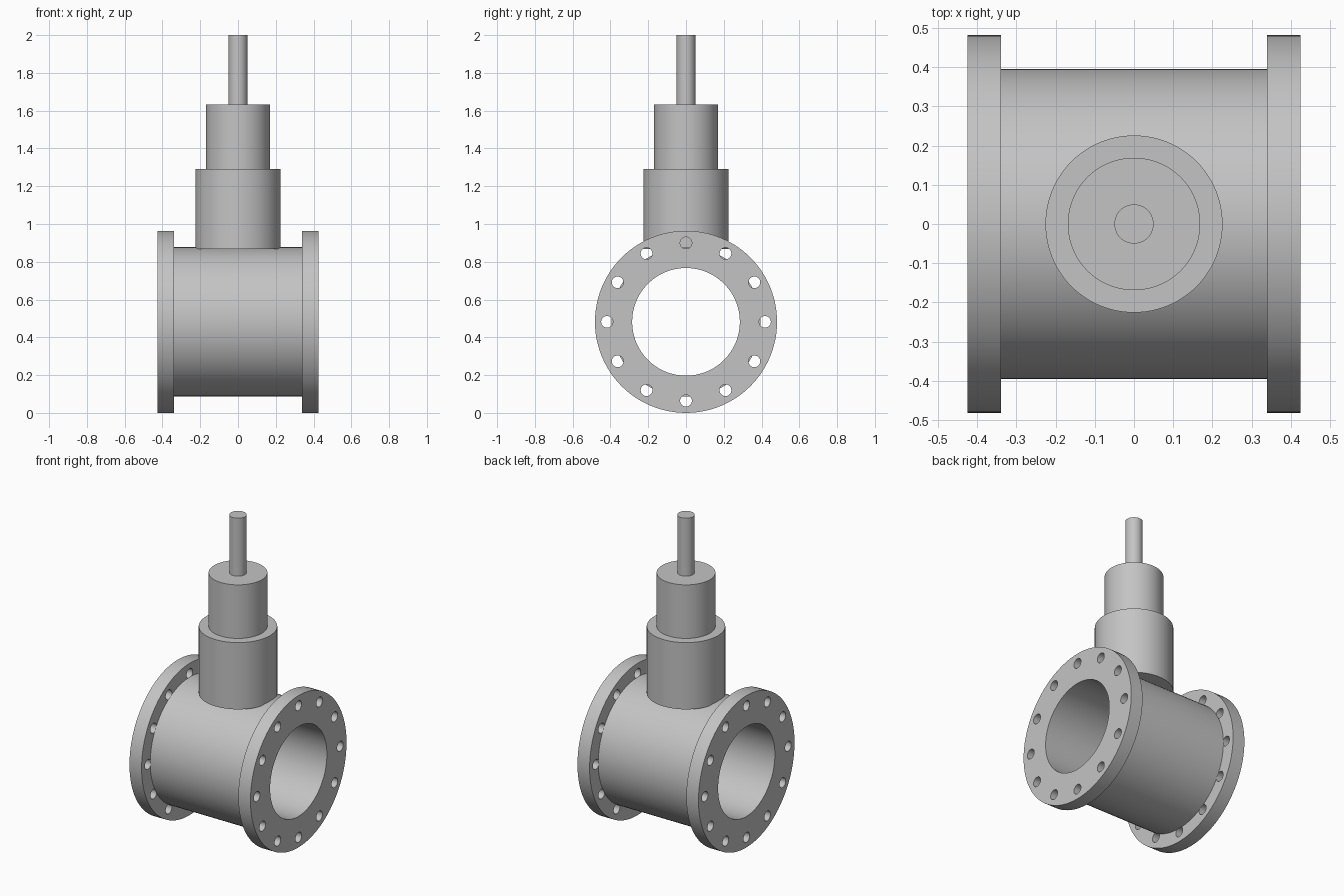
import bpy, bmesh, math
from mathutils import Matrix

if "Cube" in bpy.data.objects:
    bpy.data.objects.remove(bpy.data.objects["Cube"], do_unlink=True)

AXIS_Z = 0.482      # height of the pipe axis
SEGMENTS = 96
ALONG_X = Matrix.Translation((0, 0, AXIS_Z)) @ Matrix.Rotation(math.pi / 2, 4, 'Y')

steel = bpy.data.materials.new("grey steel")
steel.use_nodes = True
steel.diffuse_color = (0.55, 0.55, 0.55, 1)
steel.node_tree.nodes["Principled BSDF"].inputs["Base Color"].default_value = (0.55, 0.55, 0.55, 1)


def add_object(name, bm, matrix):
    bmesh.ops.transform(bm, matrix=matrix, verts=bm.verts)
    bmesh.ops.recalc_face_normals(bm, faces=bm.faces)
    mesh = bpy.data.meshes.new(name)
    bm.to_mesh(mesh)
    bm.free()
    mesh.materials.append(steel)
    obj = bpy.data.objects.new(name, mesh)
    bpy.context.collection.objects.link(obj)
    return obj


def select_only(obj):
    bpy.ops.object.select_all(action='DESELECT')
    obj.select_set(True)
    bpy.context.view_layer.objects.active = obj


def smooth(obj):
    select_only(obj)
    bpy.ops.object.shade_smooth_by_angle(angle=math.radians(30))


def tube(name, inner, outer, low, high):
    """Hollow ring turned around the pipe axis."""
    bm = bmesh.new()
    corners = [(inner, low), (outer, low), (outer, high), (inner, high)]
    verts = [bm.verts.new((r, 0, h)) for r, h in corners]
    edges = [bm.edges.new((verts[i], verts[i - 1])) for i in range(4)]
    bmesh.ops.spin(bm, geom=verts + edges, cent=(0, 0, 0), axis=(0, 0, 1),
                   angle=math.tau, steps=SEGMENTS, use_merge=True)
    bmesh.ops.remove_doubles(bm, verts=bm.verts, dist=1e-5)
    return add_object(name, bm, ALONG_X)


def cylinder(name, radius, low, high):
    """Solid upright cylinder on the centre line."""
    bm = bmesh.new()
    bmesh.ops.create_cone(bm, cap_ends=True, segments=SEGMENTS,
                          radius1=radius, radius2=radius, depth=high - low)
    return add_object(name, bm, Matrix.Translation((0, 0, (low + high) / 2)))


# Pipe body
smooth(tube("pipe_body", 0.285, 0.395, -0.34, 0.34))

# Bolt hole cutter, twelve pins parallel to the pipe axis
bm = bmesh.new()
for i in range(12):
    place = Matrix.Rotation(i * math.tau / 12, 4, 'Z') @ Matrix.Translation((0.418, 0, 0))
    bmesh.ops.create_cone(bm, cap_ends=True, segments=32, radius1=0.031,
                          radius2=0.031, depth=1.2, matrix=place)
cutter = add_object("bolt_hole_cutter", bm, ALONG_X)
cutter.hide_render = True

# Drilled end flanges
for name, low, high in (("right_flange", -0.425, -0.34), ("left_flange", 0.34, 0.425)):
    flange = tube(name, 0.285, 0.482, low, high)
    drill = flange.modifiers.new("bolt holes", 'BOOLEAN')
    drill.operation = 'DIFFERENCE'
    drill.solver = 'EXACT'
    drill.object = cutter
    select_only(flange)
    bpy.ops.object.modifier_apply(modifier=drill.name)
    smooth(flange)
bpy.data.objects.remove(cutter, do_unlink=True)

# Stepped bonnet and stem
for name, radius, low, high in (("bonnet", 0.226, 0.868, 1.292),
                                ("gland_housing", 0.169, 1.292, 1.632),
                                ("stem", 0.05, 1.632, 2.0)):
    smooth(cylinder(name, radius, low, high))
